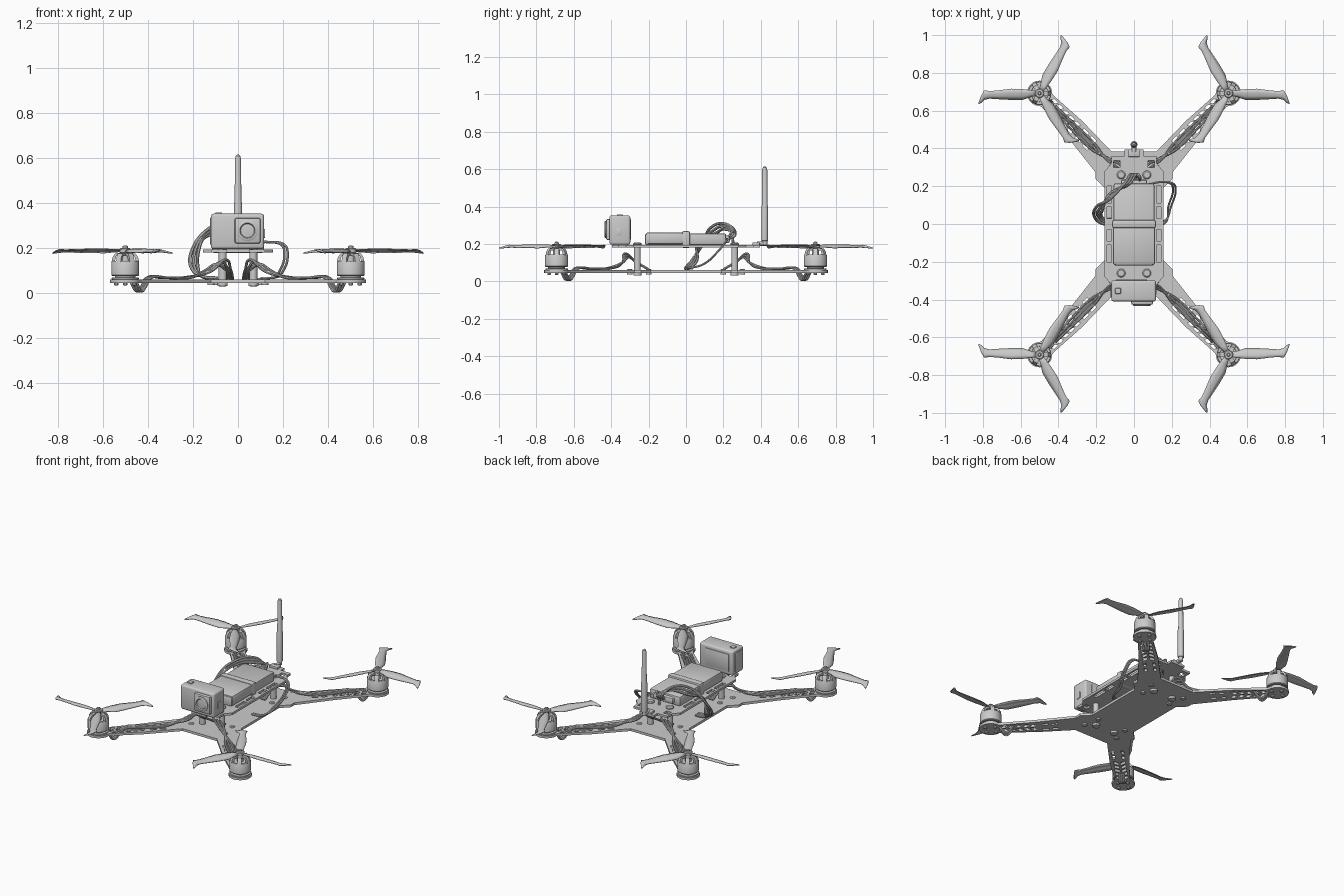
import bpy, bmesh
from math import sin, cos, pi, radians
from mathutils import Matrix, Vector

if "Cube" in bpy.data.objects:
    bpy.data.objects.remove(bpy.data.objects["Cube"])

MX, MY = 0.5, 0.692          # motor position
R2 = 0.5 ** 0.5
SIGNS = [(1, 1), (-1, 1), (-1, -1), (1, -1)]


def finish(name, bm, mirror=""):
    bmesh.ops.recalc_face_normals(bm, faces=bm.faces)
    me = bpy.data.meshes.new(name)
    bm.to_mesh(me)
    bm.free()
    for p in me.polygons:
        p.use_smooth = True
    me.set_sharp_from_angle(angle=radians(32))
    ob = bpy.data.objects.new(name, me)
    bpy.context.collection.objects.link(ob)
    if mirror:
        m = ob.modifiers.new("Mirror", "MIRROR")
        m.use_axis = ("x" in mirror, "y" in mirror, False)
        m.use_mirror_merge = False
    return ob


def add_box(bm, lo, hi, bevel=0.0, seg=2):
    t = bmesh.new()
    lo, hi = Vector(lo), Vector(hi)
    bmesh.ops.create_cube(t, size=1, matrix=Matrix.Translation((lo + hi) / 2) @ Matrix.Diagonal((*(hi - lo), 1)))
    if bevel:
        bmesh.ops.bevel(t, geom=t.edges[:], offset=bevel, segments=seg, affect="EDGES", profile=0.5)
    tmp = bpy.data.meshes.new("tmp")
    t.to_mesh(tmp)
    t.free()
    bm.from_mesh(tmp)
    bpy.data.meshes.remove(tmp)


def box(name, lo, hi, bevel=0.0, mirror="", seg=2):
    bm = bmesh.new()
    add_box(bm, lo, hi, bevel, seg)
    return finish(name, bm, mirror)


def add_lathe(bm, prof, mat, n=24):
    rings = [[bm.verts.new(mat @ Vector((r * cos(2 * pi * i / n), r * sin(2 * pi * i / n), z)))
              for i in range(n)] for r, z in prof]
    for a, b in zip(rings, rings[1:]):
        for i in range(n):
            bm.faces.new((a[i], a[(i + 1) % n], b[(i + 1) % n], b[i]))
    bm.faces.new(rings[0][::-1])
    bm.faces.new(rings[-1])


def lathe(name, prof, places, mirror="", n=24, rot=None):
    bm = bmesh.new()
    for p in places:
        add_lathe(bm, prof, Matrix.Translation(p) @ (rot or Matrix()), n)
    return finish(name, bm, mirror)


def from_curve(name, cu):
    ob = bpy.data.objects.new("tmp", cu)
    bpy.context.collection.objects.link(ob)
    dg = bpy.context.evaluated_depsgraph_get()
    me = bpy.data.meshes.new_from_object(ob.evaluated_get(dg))
    bpy.data.objects.remove(ob)
    bm = bmesh.new()
    bm.from_mesh(me)
    bmesh.ops.remove_doubles(bm, verts=bm.verts, dist=1e-5)
    return finish(name, bm)


def plate(name, loops, z0, z1):
    cu = bpy.data.curves.new(name, "CURVE")
    cu.dimensions, cu.fill_mode, cu.extrude = "2D", "BOTH", (z1 - z0) / 2
    for pts in loops:
        s = cu.splines.new("POLY")
        s.points.add(len(pts) - 1)
        for q, p in zip(s.points, pts):
            q.co = (p[0], p[1], 0, 1)
        s.use_cyclic_u = True
    ob = from_curve(name, cu)
    ob.location.z = (z0 + z1) / 2


def tubes(name, paths, r):
    cu = bpy.data.curves.new(name, "CURVE")
    cu.dimensions, cu.bevel_depth, cu.bevel_resolution, cu.resolution_u = "3D", r, 2, 7
    cu.use_fill_caps = True
    for pts in paths:
        s = cu.splines.new("BEZIER")
        s.bezier_points.add(len(pts) - 1)
        for q, p in zip(s.bezier_points, pts):
            q.co = p
            q.handle_left_type = q.handle_right_type = "AUTO"
    from_curve(name, cu)


def arm(u, v):
    """Arm coordinates (u outward from the motor, v sideways) to plan x, y."""
    return (MX + (u - v) * R2, MY + (u + v) * R2)


def ring4(quarter):
    """Mirror a quarter outline (side to end) into a closed loop."""
    out = []
    for i, (sx, sy) in enumerate(SIGNS):
        q = quarter if i % 2 == 0 else quarter[::-1]
        out += [(x * sx, y * sy) for x, y in q]
    return out


def all4(loops):
    return [[(x * sx, y * sy) for x, y in lp] for lp in loops for sx, sy in SIGNS]


def rect(x0, y0, x1, y1):
    return [(x0, y0), (x1, y0), (x1, y1), (x0, y1)]


# bottom plate: waist, four lattice arms with round motor pads
quarter = [(0.155, 0.19), (0.205, 0.24), (0.205, 0.275), arm(-0.26, -0.058), arm(-0.06, -0.044)]
quarter += [arm(0.067 * cos(a), 0.067 * sin(a)) for a in [radians(-135 + 18 * i) for i in range(16)]]
quarter += [arm(-0.06, 0.044), arm(-0.26, 0.056), (0.12, 0.385), (0.06, 0.385)]
holes = []
for k in range(5):
    u = -0.255 + 0.042 * k
    for s in (1, -1):
        holes.append([arm(u + a, s * b) for a, b in ((0, .005), (.028, .005), (.01, .034), (-.018, .034))])
for v in (0.028, -0.028):
    for u in (-0.39, -0.335):
        holes.append([arm(u + a, v + b) for a, b in rect(0, -.008, .035, .008)])
plate("bottom_plate", [ring4(quarter)] + all4(holes), 0.045, 0.06)

# top plate with slots
quarter = [(0.155, 0.28), (0.12, 0.32), (0.12, 0.36), (0.05, 0.36), (0.05, 0.395)]
holes = [rect(.118, .03, .143, .09), rect(.118, .11, .143, .2), rect(.075, .3, .108, .335)]
plate("top_plate", [ring4(quarter)] + all4(holes), 0.18, 0.194)

# standoffs with screw heads
lathe("standoffs", [(.014, .03), (.022, .032), (.022, .045), (.018, .046), (.018, .195), (.023, .196),
                    (.023, .202), (.017, .207)], [(.068, .26, 0)], "xy", 16)
lathe("frame_screws", [(.008, .036), (.015, .037), (.015, .062), (.01, .066)],
      [(.12, .3, 0), (.1, .2, 0)], "xy", 12)

# motors: pad, can, spoked bell, shaft
C = Vector((-MX, MY, 0))
bm = bmesh.new()
T = Matrix.Translation(C)
add_lathe(bm, [(.058, .059), (.06, .062), (.06, .068), (.045, .07), (.045, .076), (.058, .077), (.062, .081),
               (.062, .138), (.059, .143), (.045, .143), (.044, .135), (.018, .137), (.018, .174)], T, 32)
add_lathe(bm, [(.009, .17), (.009, .208), (.006, .212)], T, 12)
prof = [(.061, .138), (.057, .158), (.045, .176), (.005, .179), (.005, .168), (.04, .165), (.047, .138)]
for k in range(6):
    M = T @ Matrix.Rotation(k * pi / 3, 4, "Z")
    a = [bm.verts.new(M @ Vector((r, -.012, z))) for r, z in prof]
    b = [bm.verts.new(M @ Vector((r, .012, z))) for r, z in prof]
    bm.faces.new(a)
    bm.faces.new(b[::-1])
    for i in range(7):
        j = (i + 1) % 7
        bm.faces.new((a[i], b[i], b[j], a[j]))
finish("motors", bm, "xy")
lathe("motor_screws", [(.006, .034), (.01, .036), (.01, .047)],
      [C + Vector((.04 * cos(a), .04 * sin(a), 0)) for a in (0, pi / 2, pi, 1.5 * pi)], "xy", 10)

# three-bladed propellers with swept tips
stations = [(.015, -.012, .012), (.05, -.017, .02), (.09, -.022, .034), (.15, -.024, .034), (.22, -.015, .03),
            (.265, -.011, .027), (.292, -.016, .034), (.306, .008, .048), (.322, .05, .057)]
bm = bmesh.new()
for ang in (60, 180, 300):
    M = T @ Matrix.Rotation(radians(ang), 4, "Z")
    rows = []
    for r, a, b in stations:
        row = []
        for t in (0, .33, .67, 1):
            v = a + (b - a) * t
            camber = 0.12 * (b - a) * 4 * t * (1 - t)
            row.append(bm.verts.new(M @ Vector((r, v, .188 - .3 * v * (1 - r) + camber))))
        rows.append(row)
    for p, q in zip(rows, rows[1:]):
        for i in range(3):
            bm.faces.new((p[i], q[i], q[i + 1], p[i + 1]))
ob = finish("propeller_blades", bm, "xy")
m = ob.modifiers.new("Solidify", "SOLIDIFY")
m.thickness, m.offset = 0.005, 0
lathe("propeller_hubs", [(.022, .178), (.025, .181), (.025, .196), (.02, .2), (.012, .2), (.012, .208)], [C], "xy", 20)

# battery with strap
box("battery", (-.108, -.22, .195), (.108, .215, .256), .01)
box("battery_wrap", (-.112, -.215, .198), (.112, .02, .262), .012)
box("battery_strap", (-.116, -.022, .178), (.116, .022, .268), .01)
box("battery_end", (-.07, .2, .205), (.07, .235, .245), .012)

# action camera
box("camera_body", (-.12, -.41, .196), (.116, -.298, .352), .012, seg=3)
box("camera_lens_frame", (-.015, -.428, .22), (.1, -.4, .334), .01)
lathe("camera_lens", [(.046, 0), (.046, .022), (.041, .025), (.034, .025), (.03, .019), (.012, .021)],
      [(.042, -.41, .277)], n=32, rot=Matrix.Rotation(pi / 2, 4, "X"))
box("camera_screen", (-.095, -.302, .222), (.07, -.294, .33), .003)
box("camera_shutter", (-.1, -.37, .348), (-.07, -.34, .358), .003)
box("camera_port", (.11, -.372, .245), (.12, -.345, .285), .002)
box("camera_side_door", (-.124, -.39, .215), (-.115, -.32, .335), .003)
box("camera_mount", (-.07, -.39, .192), (.07, -.31, .2), .002)

# antenna on its hinge
box("antenna_mount", (-.03, .355, .192), (.03, .395, .208), .004)
lathe("antenna_connector", [(.012, 0), (.012, .045), (.009, .05)], [(0, .38, .202)], n=12,
      rot=Matrix.Rotation(-pi / 2, 4, "X"))
lathe("antenna", [(.008, .19), (.014, .194), (.014, .215), (.018, .218), (.018, .4), (.015, .41), (.0135, .595),
                  (.01, .609), (.004, .614)], [(0, .421, 0)], n=20)

# motor wires: along each arm, looping under the pad
paths = []
for sx, sy in SIGNS:
    for k in (-1, 0, 1):
        pts = [(*arm(-.045, k * .014), .066), (*arm(-.062, k * .016), .035), (*arm(-.088, k * .013), .0085),
               (*arm(-.115, k * .013), .03), (*arm(-.14, k * .013), .064), (*arm(-.25, k * .016), .068),
               (*arm(-.4, k * .016), .07), (.13 + .015 * k, .34, .1), (.075 + .02 * k, .315 - .01 * k, .138 - .01 * k),
               (.045 + .012 * k, .27, .105), (.035 + .012 * k, .2, .064)]
        paths.append([(x * sx, y * sy, z) for x, y, z in pts])
tubes("motor_wires", paths, .0065)

# power leads looping from the battery down the left side
paths = []
for k in range(3):
    d = .014 * k
    paths.append([(-.01 + d, .22, .225), (-.012 + d, .262, .25), (-.05 + d, .215, .305 - d), (-.13, .13 + d, .285 - d),
                  (-.2 + d, .09 - d, .2), (-.205 + d, .03 + d, .11), (-.16, d, .075), (-.09, d, .066)])
paths.append([(.03, .225, .225), (.025, .258, .27), (.015, .25, .23), (.01, .255, .19)])
tubes("power_leads", paths, .008)

# balance leads on the right side
tubes("balance_leads", [[(.08, .21, .225), (.14, .222, .226), (.205 + d, .215, .215), (.22 + d, .18, .17),
                         (.195 + d, .09, .09), (.165, .02 + d, .07), (.1, .01 + d, .065)]
                        for d in (-.014, 0)], .0055)
